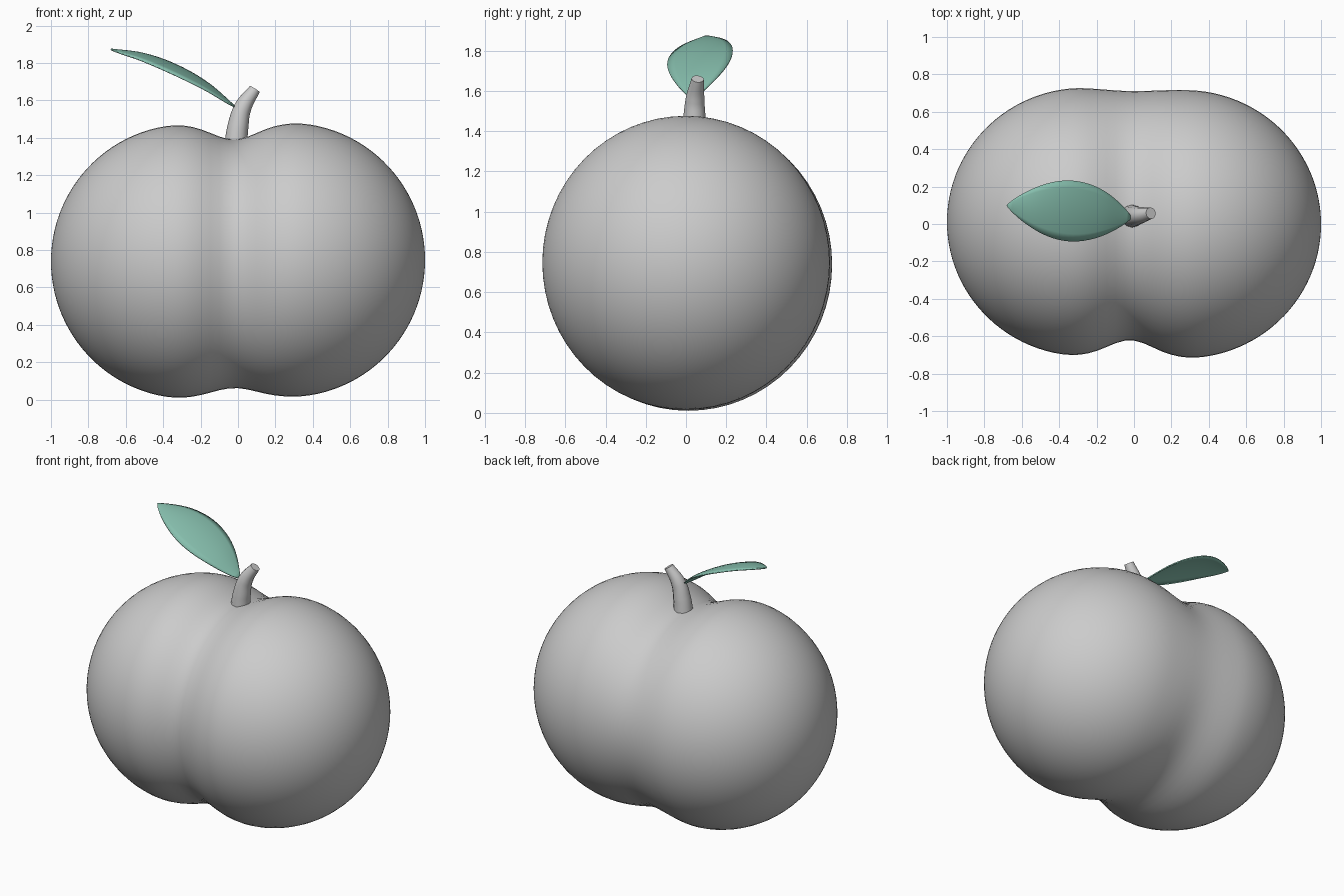
import bpy, bmesh
from math import sqrt, exp, pi, sin
from mathutils import Matrix, Vector

if "Cube" in bpy.data.objects:
    bpy.data.objects.remove(bpy.data.objects["Cube"])


def mesh_object(name, bm):
    mesh = bpy.data.meshes.new(name)
    bm.to_mesh(mesh)
    bm.free()
    for p in mesh.polygons:
        p.use_smooth = True
    ob = bpy.data.objects.new(name, mesh)
    bpy.context.collection.objects.link(ob)
    return ob


def interp(points, t):
    # Catmull-Rom through evenly spaced points
    n = len(points) - 1
    i = min(int(t * n), n - 1)
    f = t * n - i
    p1, p2 = points[i], points[i + 1]
    p0 = points[i - 1] if i else p1 * 2 - p2
    p3 = points[i + 2] if i + 2 <= n else p2 * 2 - p1
    return 0.5 * (2 * p1 + (p2 - p0) * f + (2 * p0 - 5 * p1 + 4 * p2 - p3) * f ** 2
                  + (3 * p1 - p0 - 3 * p2 + p3) * f ** 3)


# Fruit: sphere lathed along x, stretched into two lobes with a crease
bm = bmesh.new()
bmesh.ops.create_uvsphere(bm, u_segments=64, v_segments=64, radius=1,
                          matrix=Matrix.Rotation(pi / 2, 4, 'Y'))
for v in bm.verts:
    x, y, z = v.co
    ring = sqrt(y * y + z * z)
    if ring > 1e-4:
        c, s = y / ring, z / ring
    else:
        c = s = 0
    d = max(0, abs(x) - 0.27) / 0.73
    r = sqrt(max(0, 1 - d * d))
    depth = c * c * (0.012 if c > 0 else 0.09) + s * s * (0.085 if s > 0 else 0.052)
    crease = depth * exp(-((x + 0.02) / 0.17) ** 2)
    side = max(-1, min(1, x / 0.3))
    v.co = (x, c * (0.717 * r - crease) + 0.005 - 0.006 * side,
            s * (0.733 * r - crease) + 0.743 + 0.004 * side)
mesh_object("fruit", bm)

# Stem: tapered bent tube
curve = bpy.data.curves.new("stem", 'CURVE')
curve.dimensions = '3D'
curve.bevel_depth = 1
curve.bevel_resolution = 4
curve.use_fill_caps = True
path = [(-0.012, 0.042, 1.36, 0.062), (0.0, 0.042, 1.46, 0.056),
        (0.025, 0.045, 1.56, 0.047), (0.09, 0.058, 1.66, 0.031)]
spline = curve.splines.new('BEZIER')
spline.bezier_points.add(len(path) - 1)
for p, (x, y, z, r) in zip(spline.bezier_points, path):
    p.co = (x, y, z)
    p.radius = r
    p.handle_left_type = p.handle_right_type = 'AUTO'
stem = bpy.data.objects.new("stem", curve)
bpy.context.collection.objects.link(stem)

# Leaf: pointed sheet swept along an arched midrib
rib = [Vector(p) for p in ((-0.015, 0.035, 1.565), (-0.17, 0.055, 1.69),
                           (-0.34, 0.07, 1.785), (-0.51, 0.085, 1.846), (-0.68, 0.10, 1.873))]
bm = bmesh.new()
rows = []
for i in range(25):
    t = i / 24
    mid = interp(rib, t)
    half = 0.158 * sin(pi * t) ** 0.85 + 0.003
    row = []
    for j in range(9):
        k = j / 4 - 1
        off = Vector((0.09 * k, k, 0.13 * k)) * half
        off.z -= 0.13 * half * k * k
        row.append(bm.verts.new(mid + off))
    rows.append(row)
for a, b in zip(rows, rows[1:]):
    for j in range(8):
        bm.faces.new((a[j], a[j + 1], b[j + 1], b[j]))
bmesh.ops.recalc_face_normals(bm, faces=bm.faces[:])
leaf = mesh_object("leaf", bm)
mod = leaf.modifiers.new("thickness", 'SOLIDIFY')
mod.thickness = 0.008
mod.offset = 0
green = bpy.data.materials.new("leaf_green")
green.diffuse_color = (0.24, 0.52, 0.42, 1)
green.use_nodes = True
green.node_tree.nodes["Principled BSDF"].inputs["Base Color"].default_value = green.diffuse_color
leaf.data.materials.append(green)
